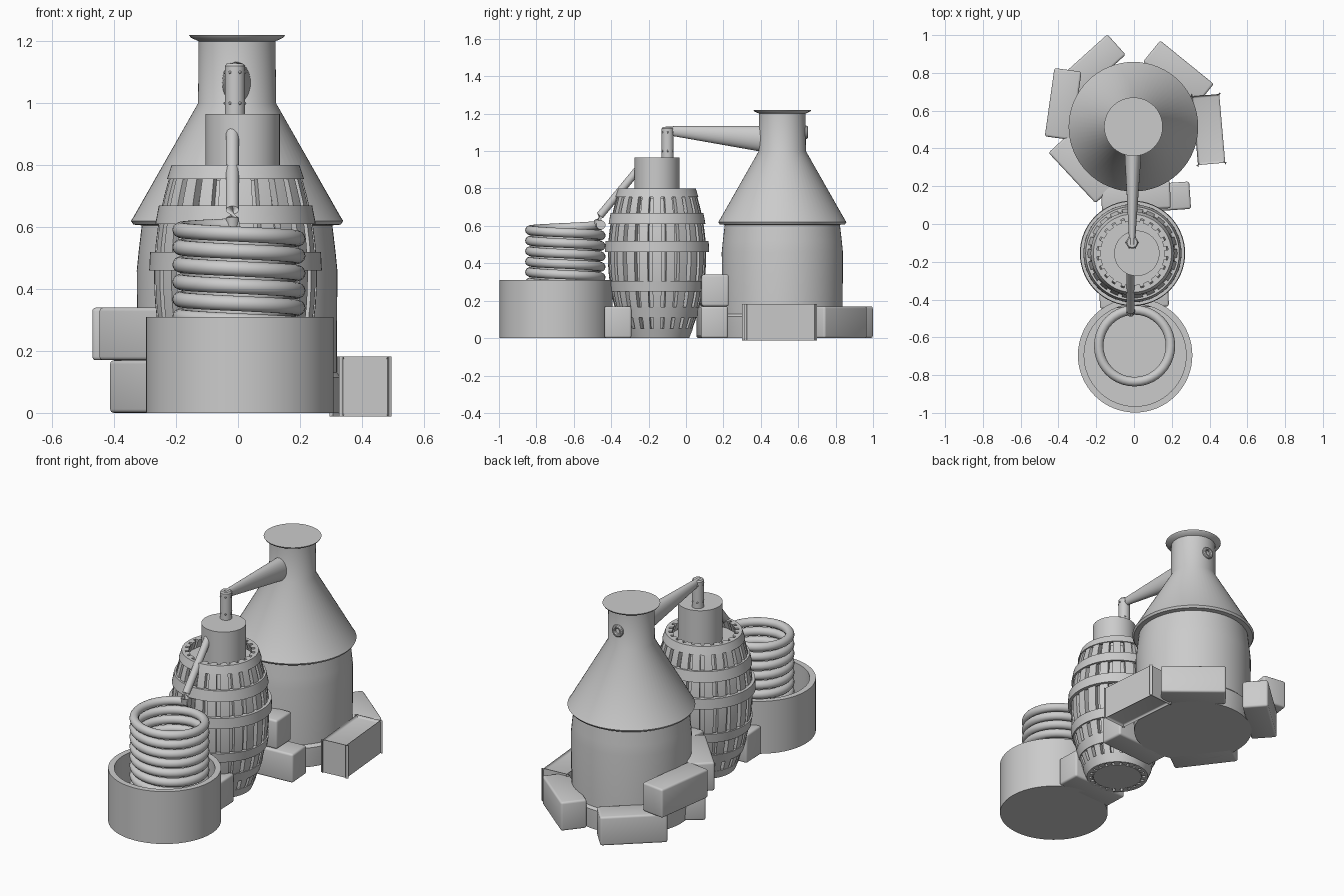
import bpy, bmesh, math
from mathutils import Vector, Matrix

if "Cube" in bpy.data.objects:
    bpy.data.objects.remove(bpy.data.objects["Cube"])

GREY = bpy.data.materials.new("plain grey")
GREY.use_nodes = True
GREY.diffuse_color = (0.6, 0.6, 0.6, 1)
GREY.node_tree.nodes["Principled BSDF"].inputs["Base Color"].default_value = (0.6, 0.6, 0.6, 1)


def finish(name, bm, angle=35):
    bmesh.ops.recalc_face_normals(bm, faces=bm.faces)
    mesh = bpy.data.meshes.new(name)
    bm.to_mesh(mesh)
    bm.free()
    mesh.materials.append(GREY)
    obj = bpy.data.objects.new(name, mesh)
    bpy.context.collection.objects.link(obj)
    bpy.ops.object.select_all(action='DESELECT')
    obj.select_set(True)
    bpy.context.view_layer.objects.active = obj
    bpy.ops.object.shade_smooth_by_angle(angle=math.radians(angle))
    return obj


def bridge(bm, rings, closed=False):
    pairs = list(zip(rings, rings[1:]))
    if closed:
        pairs.append((rings[-1], rings[0]))
    for a, b in pairs:
        n = len(a)
        for i in range(n):
            bm.faces.new((a[i], a[(i + 1) % n], b[(i + 1) % n], b[i]))


def lathe(name, profile, x, y, closed=False, n=64):
    """Spin (radius, height) points; cap the ends unless the section is closed."""
    bm = bmesh.new()
    turn = [2 * math.pi * i / n for i in range(n)]
    rings = [[bm.verts.new((x + r * math.cos(t), y + r * math.sin(t), z)) for t in turn]
             for r, z in profile]
    bridge(bm, rings, closed)
    if not closed:
        bm.faces.new(rings[0])
        bm.faces.new(rings[-1])
    return finish(name, bm)


def tube(name, points, radii, n=20, stretch=1):
    """Sweep a round section along a path; stretch makes it oval."""
    bm = bmesh.new()
    pts = [Vector(p) for p in points]
    rings = []
    for i, p in enumerate(pts):
        d = (pts[min(i + 1, len(pts) - 1)] - pts[max(i - 1, 0)]).normalized()
        ref = Vector((0, 0, 1)) if abs(d.z) < 0.9 else Vector((0, 1, 0))
        side = d.cross(ref).normalized()
        up = side.cross(d)
        r = radii[i] if isinstance(radii, list) else radii
        rings.append([bm.verts.new(p + side * r * math.cos(t) + up * r * stretch * math.sin(t))
                      for t in (2 * math.pi * k / n for k in range(n))])
    bridge(bm, rings)
    bm.faces.new(rings[0])
    bm.faces.new(rings[-1])
    return finish(name, bm)


def brick(name, x, y, layer, degrees):
    bm = bmesh.new()
    bmesh.ops.create_cube(bm, size=1)
    bm.transform(Matrix.Translation((x, y, 0.085 + 0.17 * layer))
                 @ Matrix.Rotation(math.radians(degrees), 4, 'Z')
                 @ Matrix.Diagonal((0.365, 0.145, 0.17, 1)))
    bmesh.ops.bevel(bm, geom=bm.edges[:], offset=0.012, segments=3, affect='EDGES', profile=0.5)
    return finish(name, bm)


# Boiler: footing, pot, conical hood and neck
POT_Y = 0.515
lathe("pot_footing", [(0.33, 0), (0.335, 0.08), (0.335, 0.115), (0.32, 0.13)], 0, POT_Y)
lathe("pot_body", [(0.322, 0.1), (0.324, 0.46), (0.318, 0.52), (0.305, 0.63)], -0.003, POT_Y)
lathe("pot_hood", [(0.30, 0.605), (0.335, 0.608), (0.343, 0.62), (0.335, 0.632), (0.126, 1.0),
                   (0.124, 1.2), (0.15, 1.212), (0.155, 1.22)], -0.003, POT_Y)

# Round port at the back of the neck
port = [(0.7 + 0.3 * math.cos(t), 0.3 * math.sin(t)) for t in (k * math.pi / 5 for k in range(10))]
ring = lathe("neck_port", [(r * 0.036, z * 0.036) for r, z in port], 0, 0, True, 28)
ring.rotation_euler.x = math.pi / 2
ring.location = (-0.003, POT_Y + 0.127, 1.1)

# Bricks around the fire
for i, spec in enumerate([(0.395, 0.5, 0, 95), (0.235, 0.8, 0, -39), (-0.228, 0.828, 0, 42),
                          (-0.375, 0.635, 1, 82), (-0.275, 0.293, 1, -47), (-0.25, 0.31, 0, -53),
                          (0.01, 0.15, 1, 2), (0.115, 0.14, 0, 4), (0, -0.37, 0, 2)]):
    brick(f"brick_{i + 1}", *spec)

# Barrel: core, spaced staves and hoops
BX, BY = -0.008, -0.155


def bulge(z):
    return 0.263 - 0.48 * (z - 0.44) ** 2


levels = [0.8 * i / 16 for i in range(17)]
lathe("barrel_core", [(bulge(z) - 0.035, z) for z in levels[:-1]], BX, BY)

STAVES = 22
bm = bmesh.new()
for s in range(STAVES):
    mid = 2 * math.pi * s / STAVES
    half = 0.33 * 2 * math.pi / STAVES
    rings = []
    for z in levels:
        ring = []
        for depth, sign in ((0, -1), (0, 0), (0, 1), (0.032, 1), (0.032, -1)):
            r, t = bulge(z) - depth, mid + sign * half
            ring.append(bm.verts.new((BX + r * math.cos(t), BY + r * math.sin(t), z)))
        rings.append(ring)
    bridge(bm, rings)
    bm.faces.new(rings[0])
    bm.faces.new(rings[-1])
finish("barrel_staves", bm)

for i, (lo, hi, out) in enumerate([(0, 0.05, 0.002), (0.11, 0.165, 0.004), (0.25, 0.305, 0.008),
                                   (0.46, 0.52, 0.016), (0.61, 0.67, 0.01), (0.755, 0.8, 0.006)]):
    lathe(f"barrel_hoop_{i + 1}", [(bulge(lo) + out, lo), (bulge(hi) + out, hi),
                                   (bulge(hi) - 0.012, hi), (bulge(lo) - 0.012, lo)], BX, BY, True)

# Cap on the barrel with riser and tapering arm from the neck
lathe("barrel_cap", [(0.12, 0.74), (0.12, 0.965)], 0.015, BY)
lathe("riser_pipe", [(0.032, 0.95), (0.032, 1.12), (0.026, 1.128)], -0.01, -0.098, n=32)
tube("vapour_arm", [(-0.01, -0.11, 1.11), (-0.005, 0.42, 1.065)], [0.015, 0.047], 32, 1.5)

# Rivets on the riser pipe
bm = bmesh.new()
for k in range(6):
    t = k * math.pi / 3
    for z in (1.0, 1.1):
        spot = (-0.01 + 0.032 * math.cos(t), -0.098 + 0.032 * math.sin(t), z)
        bmesh.ops.create_uvsphere(bm, u_segments=8, v_segments=6, radius=0.005,
                                  matrix=Matrix.Translation(spot))
finish("riser_rivets", bm)

# Slanting pipe and condenser coil
tube("feed_pipe", [(-0.018, -0.24, 0.92), (-0.018, -0.27, 0.885), (-0.018, -0.46, 0.655),
                   (-0.018, -0.47, 0.63), (-0.018, -0.465, 0.60)], 0.021)
TURNS, STEPS = 9, 40
path = []
for i in range(TURNS * STEPS + 1):
    t = math.pi / 2 + 2 * math.pi * i / STEPS
    path.append((0.003 + 0.19 * math.cos(t), -0.645 + 0.19 * math.sin(t), 0.605 - 0.056 * i / STEPS))
tube("condenser_coil", path, 0.025, 14)

# Cooling tub
lathe("cooling_tub", [(0.303, 0), (0.303, 0.31), (0.27, 0.31), (0.27, 0.08)], 0.006, -0.695)
